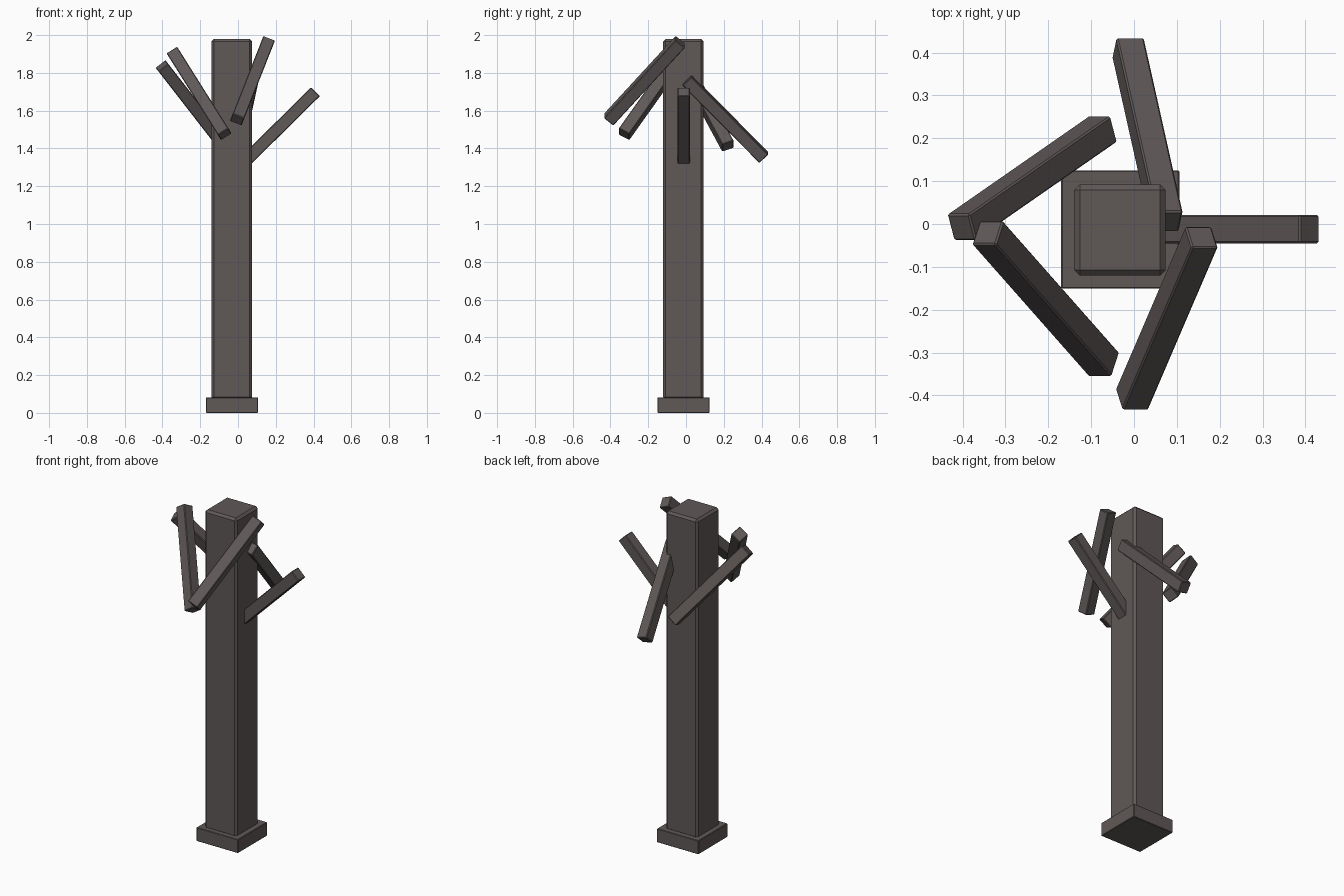
import bpy
from mathutils import Vector, Euler
from math import asin, atan2

cube = bpy.data.objects.get("Cube")
if cube:
    bpy.data.objects.remove(cube, do_unlink=True)

# Single dark bark colour
bark = bpy.data.materials.new("dark_bark")
bark.use_nodes = True
bark.diffuse_color = (0.115, 0.098, 0.096, 1)
bark.node_tree.nodes["Principled BSDF"].inputs["Base Color"].default_value = bark.diffuse_color


def beam(name, centre, size, bevel, rotation=(0, 0, 0)):
    """Box with chamfered edges."""
    bpy.ops.mesh.primitive_cube_add(size=1, location=centre, rotation=rotation)
    obj = bpy.context.object
    obj.name = name
    obj.scale = size
    bpy.ops.object.transform_apply(location=False, rotation=False, scale=True)
    mod = obj.modifiers.new("chamfer", 'BEVEL')
    mod.width = bevel
    mod.segments = 1
    obj.data.materials.append(bark)
    return obj


def branch(name, low, high):
    """Square stick between two end points, pitched about x then y."""
    low, high = Vector(low), Vector(high)
    d = high - low
    n = d.normalized()
    rotation = Euler((-asin(n.y), atan2(n.x, n.z), 0))
    beam(name, (low + high) / 2, (0.066, 0.066, d.length), 0.004, rotation)


# Foot and trunk
beam("base_block", (-0.032, -0.013, 0.041), (0.276, 0.276, 0.082), 0.003)
beam("trunk", (-0.033, -0.014, 1.025), (0.213, 0.213, 1.91), 0.013)

# Branches: low end, high end
branch("left_branch", (-0.01, -0.012, 1.285), (0.41, -0.012, 1.70))
branch("front_left_branch", (-0.005, -0.41, 1.552), (0.158, -0.03, 1.965))
branch("front_right_branch", (-0.07, -0.328, 1.475), (-0.342, -0.02, 1.908))
branch("back_right_branch", (-0.072, 0.222, 1.412), (-0.403, -0.008, 1.838))
branch("back_branch", (-0.014, 0.412, 1.352), (0.077, 0.005, 1.763))
